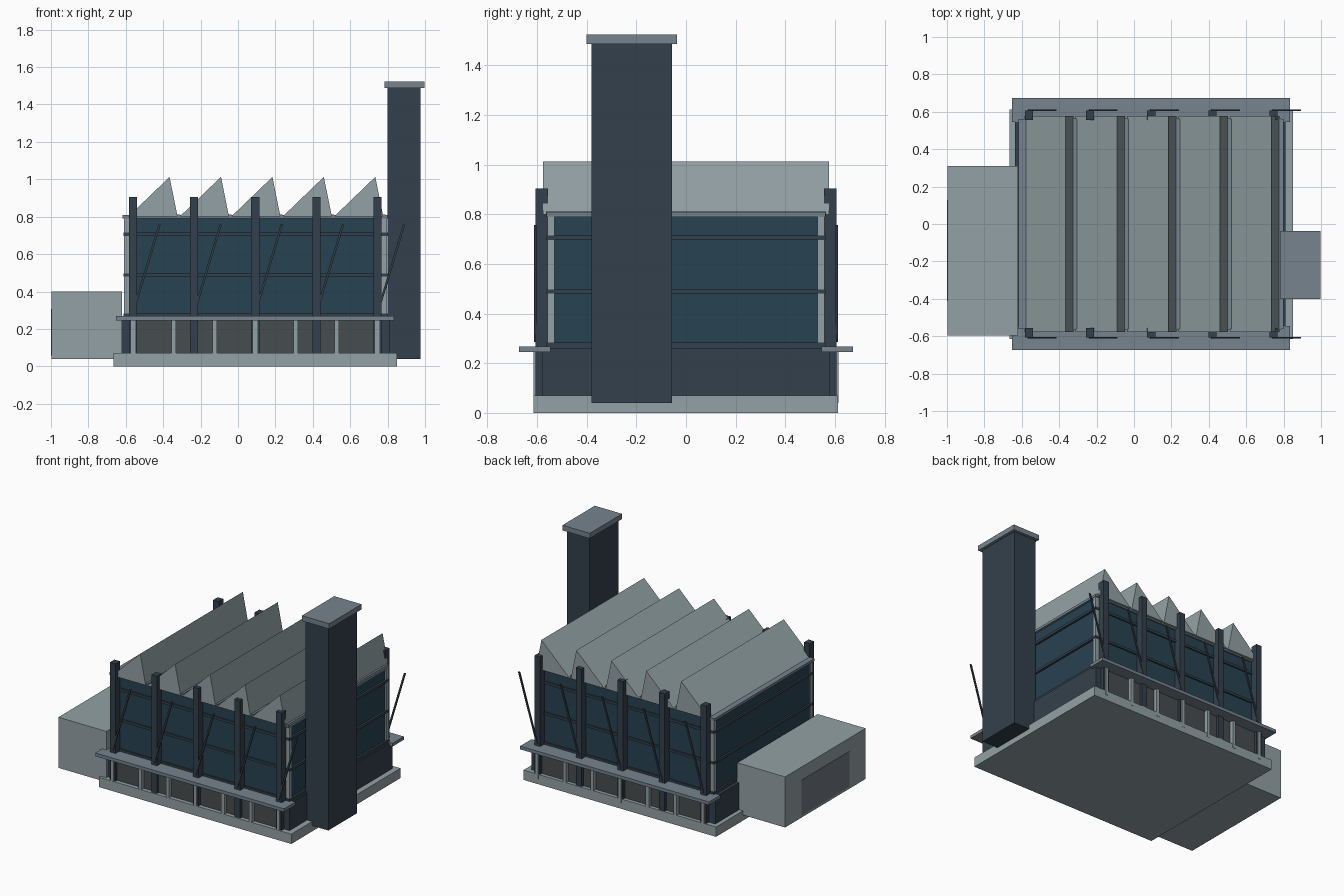
import bpy, bmesh
from mathutils import Vector

if "Cube" in bpy.data.objects:
    bpy.data.objects.remove(bpy.data.objects["Cube"])


def material(name, rgb):
    m = bpy.data.materials.new(name)
    m.diffuse_color = [(c / 255) ** 2.2 for c in rgb] + [1]
    m.use_nodes = True
    m.node_tree.nodes["Principled BSDF"].inputs["Base Color"].default_value = m.diffuse_color
    return m


CONCRETE = material("concrete", (146, 160, 164))
STEEL = material("dark_steel", (55, 66, 77))
GLASS = material("teal_glass", (44, 68, 82))
TRIM = material("slate_trim", (117, 130, 141))
PANEL = material("grey_panel", (72, 78, 80))
DOOR = material("door_grey", (112, 120, 130))


def finish(name, bm, mat):
    bmesh.ops.recalc_face_normals(bm, faces=bm.faces)
    me = bpy.data.meshes.new(name)
    bm.to_mesh(me)
    bm.free()
    me.materials.append(mat)
    ob = bpy.data.objects.new(name, me)
    bpy.context.collection.objects.link(ob)
    return ob


def box(name, x, y, z, mat):
    bm = bmesh.new()
    bmesh.ops.create_cube(bm, size=1)
    for v in bm.verts:
        v.co = [r[0] if c < 0 else r[1] for c, r in zip(v.co, (x, y, z))]
    return finish(name, bm, mat)


def extrude_y(name, profile, y, mat):
    bm = bmesh.new()
    face = bm.faces.new([bm.verts.new((px, y[0], pz)) for px, pz in profile])
    new = bmesh.ops.extrude_face_region(bm, geom=[face])["geom"]
    bmesh.ops.translate(bm, vec=(0, y[1] - y[0], 0),
                        verts=[g for g in new if isinstance(g, bmesh.types.BMVert)])
    return finish(name, bm, mat)


def span(s, a, b):
    return sorted((s * a, s * b))


# plinth, ground floor and glazed upper hall
box("base_slab", (-0.665, 0.85), (-0.615, 0.612), (0, 0.07), CONCRETE)
box("ground_floor", (-0.635, 0.81), (-0.578, 0.578), (0.05, 0.262), STEEL)
box("glass_hall", (-0.6, 0.785), (-0.552, 0.552), (0.26, 0.795), GLASS)
box("eaves_trim", (-0.618, 0.80), (-0.562, 0.562), (0.79, 0.808), TRIM)
for i, (z0, z1) in enumerate([(0.26, 0.283), (0.48, 0.497), (0.697, 0.715)]):
    box(f"wall_rail_{i}", (-0.613, 0.80), (-0.562, 0.562), (z0, z1), STEEL)

# light corner posts at the four hall corners
for s in (-1, 1):
    for x in ((-0.61, -0.58), (0.768, 0.797)):
        box("corner_post", x, span(s, 0.53, 0.557), (0.262, 0.79), CONCRETE)

# front and back facades: ledge, columns, panels, posts and braces
COLUMNS = [-0.562 + 0.327 * i for i in range(5)]
for s in (-1, 1):
    box("ledge", (-0.652, 0.834), span(s, 0.545, 0.673), (0.245, 0.268), TRIM)
    for i, x in enumerate(COLUMNS):
        box("column", (x - 0.022, x + 0.022), span(s, 0.555, 0.606), (0.05, 0.905), STEEL)
        dx = 0.006
        extrude_y("brace", [(x - dx, 0.285), (x + dx, 0.285), (x + 0.142 + dx, 0.757),
                            (x + 0.142 - dx, 0.757)], span(s, 0.603, 0.612), STEEL)
        if i < 4:
            box("ground_panel", (x + 0.02, x + 0.307), span(s, 0.57, 0.587), (0.06, 0.25), PANEL)
    for i in range(7):
        x = -0.56 + 0.2175 * i
        box("ground_post", (x - 0.012, x + 0.012), span(s, 0.585, 0.614), (0.04, 0.25), CONCRETE)

# sawtooth roof with a gutter after each tooth
for i in range(5):
    x = -0.587 + 0.275 * i
    extrude_y("roof_tooth", [(x, 0.8), (x + 0.221, 1.013), (x + 0.264, 0.8)],
              (-0.577, 0.577), CONCRETE)
    box("roof_gutter", (x + 0.255, x + 0.276), (-0.565, 0.565), (0.79, 0.812), TRIM)

# chimney
box("chimney_shaft", (0.798, 0.977), (-0.38, -0.056), (0.04, 1.49), STEEL)
box("chimney_cap", (0.783, 0.998), (-0.4, -0.037), (1.487, 1.524), TRIM)

# side annex with loading door
box("annex", (-0.997, -0.62), (-0.595, 0.31), (0.04, 0.4), CONCRETE)
box("annex_door", (-1.0, -0.98), (-0.412, 0.128), (0.057, 0.307), DOOR)
